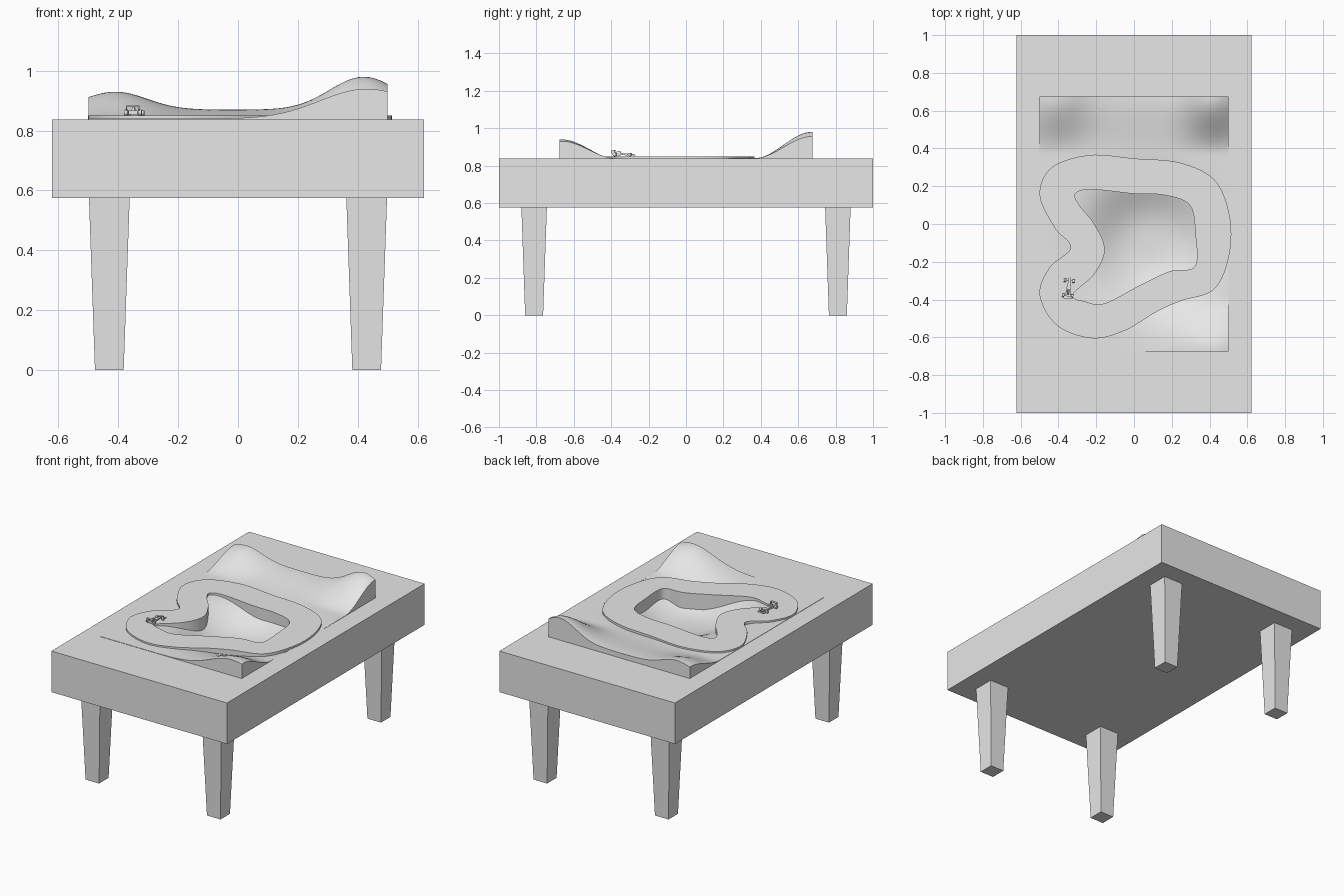
import bpy, bmesh, math
from mathutils import Matrix, Vector

cube = bpy.data.objects.get("Cube")
if cube:
    bpy.data.objects.remove(cube, do_unlink=True)

grey = bpy.data.materials.new("plain_grey")
grey.use_nodes = True
grey.diffuse_color = (0.8, 0.8, 0.8, 1)
grey.node_tree.nodes["Principled BSDF"].inputs["Base Color"].default_value = (0.8, 0.8, 0.8, 1)

TOP = 0.838
HALF_X, HALF_Y = 0.5, 0.676


def finish(name, bm, smooth=False):
    """Turn a bmesh into a named, coloured object."""
    bmesh.ops.recalc_face_normals(bm, faces=bm.faces)
    mesh = bpy.data.meshes.new(name)
    bm.to_mesh(mesh)
    bm.free()
    mesh.materials.append(grey)
    obj = bpy.data.objects.new(name, mesh)
    bpy.context.collection.objects.link(obj)
    if smooth:
        bpy.ops.object.select_all(action="DESELECT")
        obj.select_set(True)
        bpy.context.view_layer.objects.active = obj
        bpy.ops.object.shade_smooth_by_angle(angle=math.radians(35))


def add_box(bm, centre, size, end_scale=1.0, axis="z"):
    """Box whose positive end along an axis can be tapered."""
    verts = bmesh.ops.create_cube(bm, size=1)["verts"]
    index = "xyz".index(axis)
    for v in verts:
        if v.co[index] > 0:
            for other in range(3):
                if other != index:
                    v.co[other] *= end_scale
        v.co = Vector([a * b for a, b in zip(v.co, size)]) + Vector(centre)


# Table top: a block with a rectangular well for the landscape
bm = bmesh.new()
add_box(bm, (0, 0, 0.7065), (1.244, 2, 0.263))
bm.normal_update()
lid = max(bm.faces, key=lambda f: f.calc_center_median().z)
bmesh.ops.inset_region(bm, faces=[lid], thickness=0.1)
for v in lid.verts:
    v.co.x = math.copysign(HALF_X, v.co.x)
    v.co.y = math.copysign(HALF_Y, v.co.y)
well = bmesh.ops.extrude_discrete_faces(bm, faces=[lid])["faces"][0]
for v in well.verts:
    v.co.z = 0.62
finish("table_top", bm)

# Four tapered legs
for x_name, sx in (("left", 1), ("right", -1)):
    for y_name, sy in (("front", -1), ("back", 1)):
        bm = bmesh.new()
        add_box(bm, (sx * 0.43, sy * 0.812, 0.29), (0.096, 0.096, 0.58), 1.42)
        finish(f"{y_name}_{x_name}_leg", bm)


# Landscape: hills along the front and back, basin in the middle
def ramp(value, start, end):
    t = min(max((value - start) / (end - start), 0), 1)
    return t * t * (3 - 2 * t)


def bump(x, centre, width):
    return math.exp(-((x - centre) / width) ** 2)


def ground(x, y):
    back = 0.03 + 0.06 * bump(x, -0.41, 0.15) + 0.11 * bump(x, 0.42, 0.16)
    front = 0.1 * bump(x, 0.43, 0.22)
    r = math.hypot((x - 0.08) / 0.3, (y + 0.1) / 0.3)
    basin = 0.12 * math.exp(-r ** 3)
    return TOP + 0.002 + back * ramp(y, 0.37, 0.67) + front * ramp(-y, 0.38, 0.66) - basin


bm = bmesh.new()
bmesh.ops.create_grid(bm, x_segments=50, y_segments=68, size=1)
for v in bm.verts:
    x, y = v.co.x * HALF_X, v.co.y * HALF_Y
    v.co = (x, y, ground(x, y))
border = [e for e in bm.edges if e.is_boundary]
skirt = bmesh.ops.extrude_edge_only(bm, edges=border)["geom"]
for v in skirt:
    if isinstance(v, bmesh.types.BMVert):
        v.co.z = 0.8
finish("landscape", bm, smooth=True)


# Race track: a closed ribbon between two smooth loops
def smooth_loop(points, steps=8):
    result, n = [], len(points)
    for i in range(n):
        a, b, c, d = (Vector(points[(i + k) % n]) for k in (-1, 0, 1, 2))
        for s in range(steps):
            t = s / steps
            result.append(b + 0.5 * t * (c - a + t * (2 * a - 5 * b + 4 * c - d
                          + t * (3 * b - a - 3 * c + d))))
    return result


outer = [(-.5, .155), (-.435, .3), (-.235, .365), (0, .347), (.24, .325), (.425, .235),
         (.505, .05), (.505, -.16), (.425, -.345), (.24, -.41), (.11, -.47), (-.05, -.565),
         (-.225, -.605), (-.41, -.535), (-.5, -.375), (-.447, -.23), (-.335, -.125), (-.42, -.02)]
inner = [(-.31, .16), (-.225, .183), (0, .16), (.16, .153), (.295, .1), (.325, -.055),
         (.322, -.225), (.19, -.25), (.03, -.325), (-.155, -.42), (-.26, -.41),
         (-.325, -.375), (-.21, -.265), (-.155, -.135), (-.21, 0), (-.29, .1)]
bm = bmesh.new()
edges = []
for loop in (outer, inner):
    ring = [bm.verts.new((p.x, p.y, 0.85)) for p in smooth_loop(loop)]
    edges += [bm.edges.new((ring[i - 1], ring[i])) for i in range(len(ring))]
bmesh.ops.triangle_fill(bm, edges=edges, use_beauty=True, normal=(0, 0, 1))
base = bmesh.ops.extrude_face_region(bm, geom=list(bm.faces), use_keep_orig=True)["geom"]
for v in base:
    if isinstance(v, bmesh.types.BMVert):
        v.co.z = 0.75
finish("race_track", bm, smooth=True)

# Small open-wheel car, nose towards +y, placed on the track
place = Matrix.Translation((-0.346, -0.335, 0.85)) @ Matrix.Rotation(math.radians(-6), 4, "Z")


def car_part(name, bm):
    bmesh.ops.transform(bm, matrix=place, verts=bm.verts)
    finish(name, bm)


bm = bmesh.new()
add_box(bm, (0, -0.02, 0.011), (0.03, 0.065, 0.014), 0.6, "y")
add_box(bm, (0, 0.035, 0.01), (0.016, 0.05, 0.01), 0.5, "y")
add_box(bm, (0, -0.025, 0.022), (0.012, 0.03, 0.014), 0.5)
car_part("car_body", bm)

bm = bmesh.new()
add_box(bm, (0, 0.058, 0.006), (0.046, 0.012, 0.003))
add_box(bm, (0, -0.053, 0.032), (0.044, 0.015, 0.004))
for side in (-1, 1):
    add_box(bm, (side * 0.021, -0.053, 0.025), (0.003, 0.015, 0.018))
car_part("car_wings", bm)

bm = bmesh.new()
for side in (-1, 1):
    for y, radius in ((-0.045, 0.01), (0.035, 0.009)):
        turn = Matrix.Translation((side * 0.023, y, radius)) @ Matrix.Rotation(math.pi / 2, 4, "Y")
        bmesh.ops.create_cone(bm, cap_ends=True, segments=12, radius1=radius, radius2=radius,
                              depth=0.012, matrix=turn)
for y in (-0.045, 0.035):
    add_box(bm, (0, y, 0.009), (0.04, 0.003, 0.003))
car_part("car_wheels", bm)
